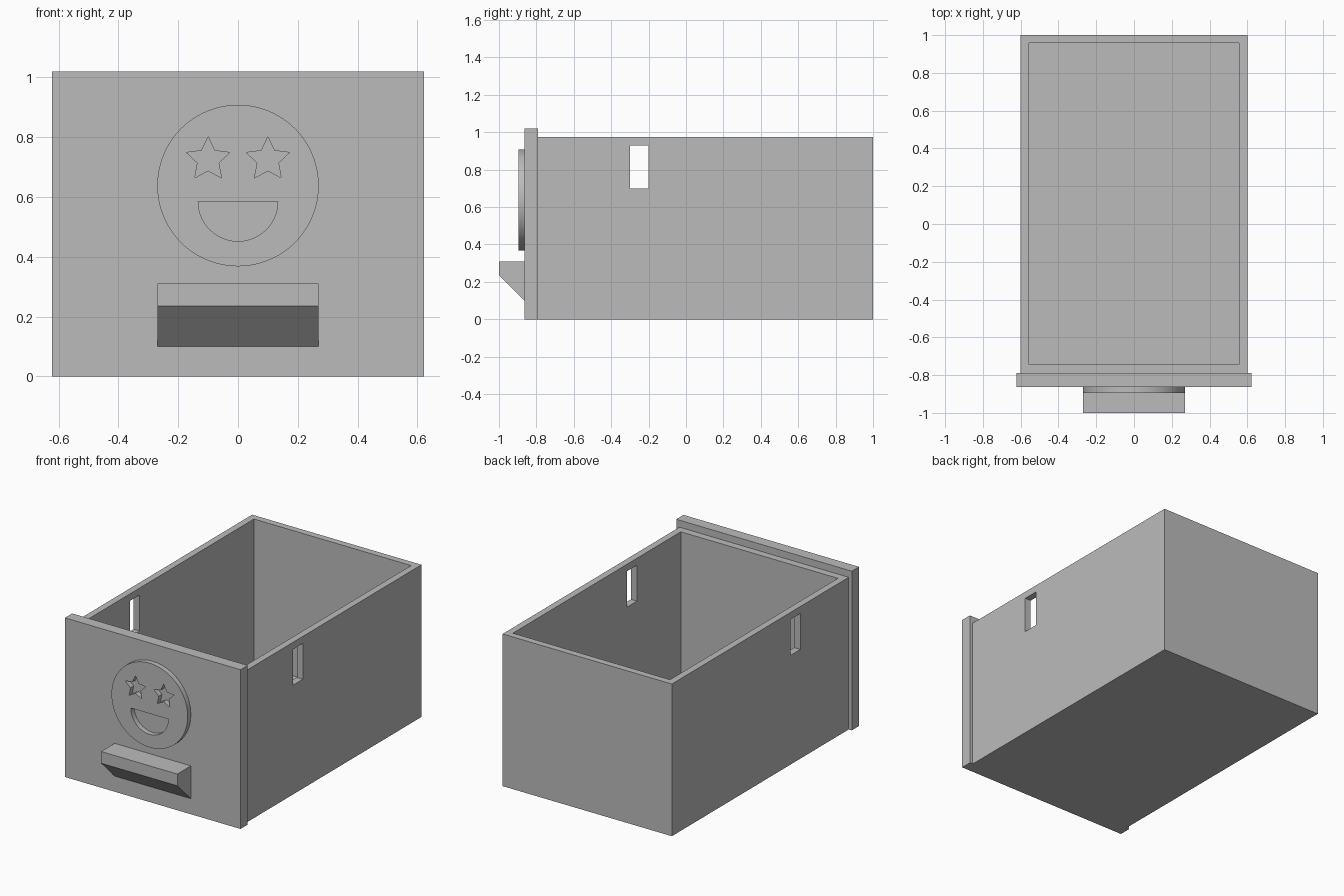
import bpy, bmesh, math
from mathutils import Vector

cube = bpy.data.objects.get("Cube")
if cube:
    bpy.data.objects.remove(cube, do_unlink=True)

grey = bpy.data.materials.new("plain grey")
grey.use_nodes = True
COLOUR = (0.5, 0.5, 0.5, 1)
grey.diffuse_color = COLOUR
grey.node_tree.nodes["Principled BSDF"].inputs["Base Color"].default_value = COLOUR


def prism(name, points, axis, start, end):
    """Extrude a closed profile: 'y' takes (x, z) points, 'x' takes (y, z) points."""
    bm = bmesh.new()

    def place(p):
        return (p[0], start, p[1]) if axis == "y" else (start, p[0], p[1])

    face = bm.faces.new([bm.verts.new(place(p)) for p in points])
    new = bmesh.ops.extrude_face_region(bm, geom=[face])["geom"]
    shift = Vector((0, end - start, 0) if axis == "y" else (end - start, 0, 0))
    bmesh.ops.translate(bm, vec=shift, verts=[v for v in new if isinstance(v, bmesh.types.BMVert)])
    bmesh.ops.recalc_face_normals(bm, faces=bm.faces)
    mesh = bpy.data.meshes.new(name)
    bm.to_mesh(mesh)
    bm.free()
    mesh.materials.append(grey)
    ob = bpy.data.objects.new(name, mesh)
    bpy.context.collection.objects.link(ob)
    return ob


def box(name, x, y, z):
    outline = [(x[0], z[0]), (x[1], z[0]), (x[1], z[1]), (x[0], z[1])]
    return prism(name, outline, "y", *y)


def arc(cx, cz, radius, begin, sweep, steps):
    angles = [math.radians(begin + sweep * i / steps) for i in range(steps + 1)]
    return [(cx + radius * math.cos(a), cz + radius * math.sin(a)) for a in angles]


def star(cx, cz, outer, inner):
    points = []
    for i in range(10):
        a, r = math.radians(90 + 36 * i), inner if i % 2 else outer
        points.append((cx + r * math.cos(a), cz + r * math.sin(a)))
    return points


def cut(target, cutter):
    """Subtract a cutter and remove it."""
    mod = target.modifiers.new("cut", "BOOLEAN")
    mod.operation, mod.solver, mod.object = "DIFFERENCE", "EXACT", cutter
    bpy.context.view_layer.objects.active = target
    bpy.ops.object.modifier_apply(modifier=mod.name)
    bpy.data.objects.remove(cutter, do_unlink=True)


# Open drawer box with a slot through both side walls
drawer = box("drawer_box", (-0.6, 0.6), (-0.79, 1), (0, 0.975))
cut(drawer, box("cavity_cutter", (-0.557, 0.557), (-0.743, 0.957), (0.045, 1.2)))
cut(drawer, box("slot_cutter", (-0.8, 0.8), (-0.3, -0.2), (0.7, 0.93)))

# Wider, taller front panel
FRONT = -0.863
box("front_panel", (-0.622, 0.622), (FRONT, -0.79), (0, 1.02))

# Round face plate with star eyes and an open smile cut through it
badge = prism("face_badge", arc(0, 0.638, 0.27, 0, 360, 96)[:-1], "y", -0.895, FRONT)
for side in (-1, 1):
    cut(badge, prism("eye_cutter", star(side * 0.1, 0.725, 0.076, 0.037), "y", -1, -0.8))
cut(badge, prism("mouth_cutter", arc(0, 0.585, 0.133, 180, 180, 48), "y", -1, -0.8))
bpy.ops.object.select_all(action="DESELECT")
badge.select_set(True)
bpy.context.view_layer.objects.active = badge
bpy.ops.object.shade_smooth_by_angle(angle=math.radians(30))

# Wedge-shaped pull handle
prism("pull_handle", [(FRONT, 0.1), (-1, 0.235), (-1, 0.31), (FRONT, 0.31)], "x", -0.27, 0.27)
